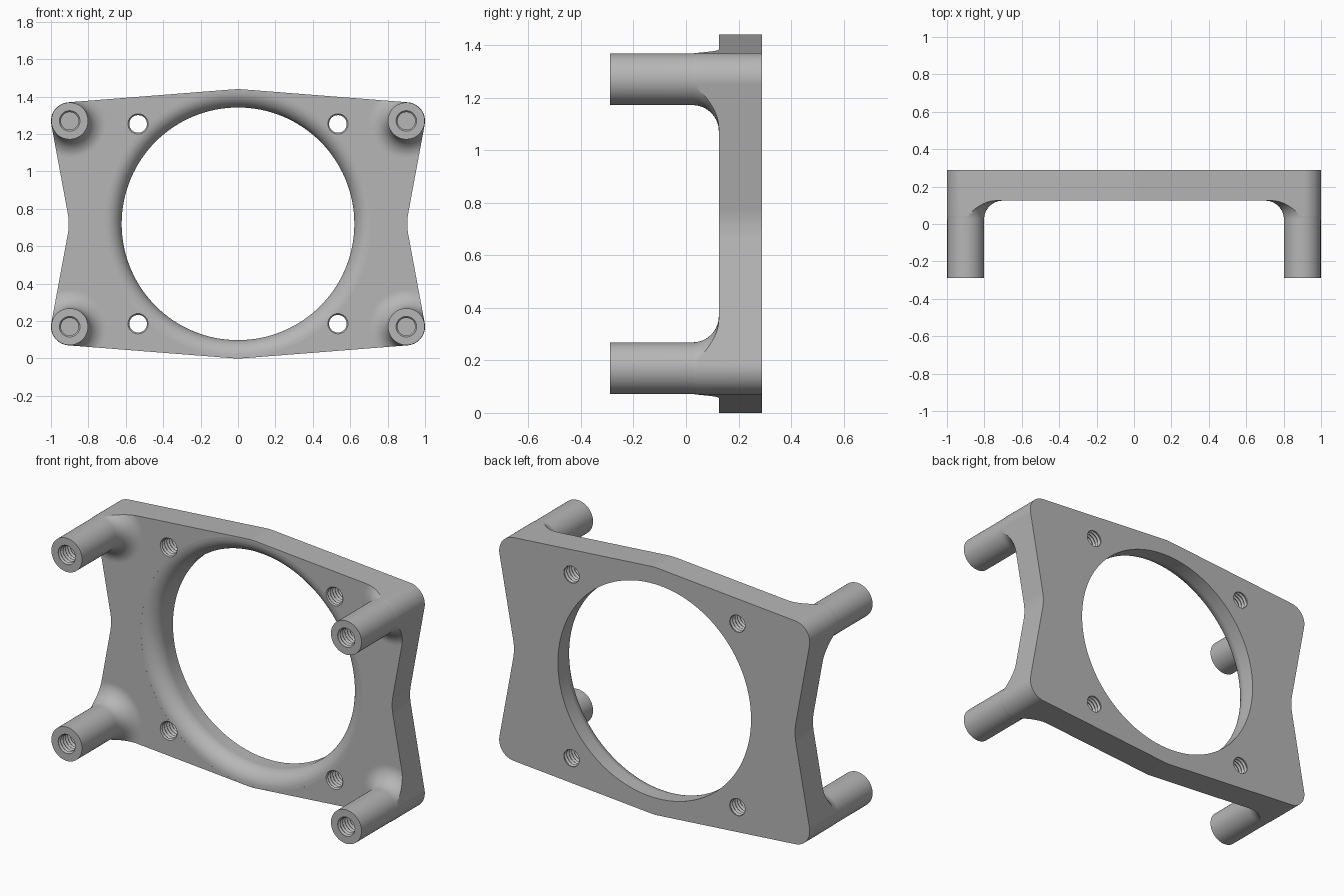
import bpy, bmesh
from math import sin, cos, pi, radians

if "Cube" in bpy.data.objects:
    bpy.data.objects.remove(bpy.data.objects["Cube"], do_unlink=True)

MID_Z = 0.72                 # height of the symmetry plane
FRONT, BACK = 0.125, 0.29    # plate faces along y
POST_X, POST_Z = 0.9, 0.55   # post offsets from the centre
HOLE_X, HOLE_Z = 0.534, 0.534
SIGNS = [(sx, sz) for sx in (-1, 1) for sz in (-1, 1)]

metal = bpy.data.materials.new("plain grey metal")
metal.use_nodes = True
grey = (0.47, 0.47, 0.47, 1)
metal.diffuse_color = grey
metal.node_tree.nodes["Principled BSDF"].inputs["Base Color"].default_value = grey


def finish(bm, name):
    bmesh.ops.recalc_face_normals(bm, faces=bm.faces)
    mesh = bpy.data.meshes.new(name)
    bm.to_mesh(mesh)
    bm.free()
    mesh.materials.append(metal)
    obj = bpy.data.objects.new(name, mesh)
    bpy.context.collection.objects.link(obj)
    return obj


def lathe(name, profile, x=0, z=0, sides=48):
    """Closed solid turned about the y direction from (radius, y) points."""
    bm = bmesh.new()
    rings = [[bm.verts.new((x + r * cos(2 * pi * i / sides), y,
                            MID_Z + z + r * sin(2 * pi * i / sides)))
              for i in range(sides)] for r, y in profile]
    for a, b in zip(rings, rings[1:]):
        for i in range(sides):
            j = (i + 1) % sides
            bm.faces.new((a[i], a[j], b[j], b[i]))
    bm.faces.new(rings[0])
    bm.faces.new(rings[-1])
    return finish(bm, name)


def combine(target, tool, operation):
    mod = target.modifiers.new("combine", 'BOOLEAN')
    mod.operation, mod.solver, mod.object = operation, 'EXACT', tool
    bpy.context.view_layer.objects.active = target
    bpy.ops.object.modifier_apply(modifier=mod.name)
    bpy.data.objects.remove(tool, do_unlink=True)


def arc(cx, cz, r, start, end, steps):
    return [(cx + r * cos(radians(start + (end - start) * i / steps)),
             cz + r * sin(radians(start + (end - start) * i / steps)))
            for i in range(steps + 1)]


def thread(y0, y1, pitch=0.022, minor=0.047, major=0.056):
    """Zigzag profile for a threaded hole."""
    points, y = [(minor, y0)], y0 + pitch / 2
    while y + pitch < y1:
        points += [(minor, y), (major, y + pitch * 0.45), (major, y + pitch * 0.55)]
        y += pitch
    return points + [(minor, y), (minor, y1)]


# Outline: shallow peak, rounded corner, concave waist, mirrored to four quarters
quarter = (arc(0, 0.42, 0.3, 90, 85.6, 2)
           + arc(POST_X, POST_Z, 0.1, 85.6, -10.5, 16)
           + arc(1.205, 0, 0.3, 169.5, 180, 4))
right_half = quarter + [(x, -z) for x, z in reversed(quarter[:-1])]
outline = right_half + [(-x, z) for x, z in reversed(right_half[1:-1])]
bm = bmesh.new()
face = bm.faces.new([bm.verts.new((x, -0.5, MID_Z + z)) for x, z in outline])
grown = bmesh.ops.extrude_face_region(bm, geom=[face])["geom"]
bmesh.ops.translate(bm, vec=(0, 1, 0),
                    verts=[v for v in grown if isinstance(v, bmesh.types.BMVert)])
outline_prism = finish(bm, "outline_prism")

# Plate slab
bm = bmesh.new()
bmesh.ops.create_cube(bm, size=1)
for v in bm.verts:
    v.co = (v.co.x * 2.6, (FRONT + BACK) / 2 + v.co.y * (BACK - FRONT), MID_Z + v.co.z * 2)
bracket = finish(bm, "mounting_bracket")

# Posts with a flared root, trimmed together with the slab to the outline
POST_R, FLARE = 0.0985, 0.1
post = [(POST_R, -BACK)]
post += [(POST_R + FLARE * (1 - cos(radians(a))), FRONT - FLARE + FLARE * sin(radians(a)))
         for a in range(0, 88, 8)]
post += [(POST_R + FLARE, FRONT), (POST_R + FLARE, 0.2)]
for sx, sz in SIGNS:
    combine(bracket, lathe("post", post, sx * POST_X, sz * POST_Z), 'UNION')
combine(bracket, outline_prism, 'INTERSECT')

# Large opening with a rounded front lip
BORE, LIP = 0.622, 0.09
bore = [(BORE, 0.5)]
bore += [(BORE + LIP * (1 - cos(radians(a))), FRONT + LIP * (1 - sin(radians(a))))
         for a in range(0, 88, 8)]
bore += [(BORE + LIP, FRONT + 0.0002), (BORE + LIP, 0)]
combine(bracket, lathe("bore", bore, sides=128), 'DIFFERENCE')

# Threaded holes through the plate and blind into the posts
for sx, sz in SIGNS:
    combine(bracket, lathe("plate_hole", thread(0.1, 0.32), sx * HOLE_X, sz * HOLE_Z, 32),
            'DIFFERENCE')
    combine(bracket, lathe("post_hole", thread(-0.31, 0.0), sx * POST_X, sz * POST_Z, 32),
            'DIFFERENCE')

# Smooth curved surfaces, crisp edges
bpy.ops.object.select_all(action='DESELECT')
bracket.select_set(True)
bpy.context.view_layer.objects.active = bracket
bpy.ops.object.shade_smooth_by_angle(angle=radians(30))
weighted = bracket.modifiers.new("even_shading", 'WEIGHTED_NORMAL')
weighted.keep_sharp = True
